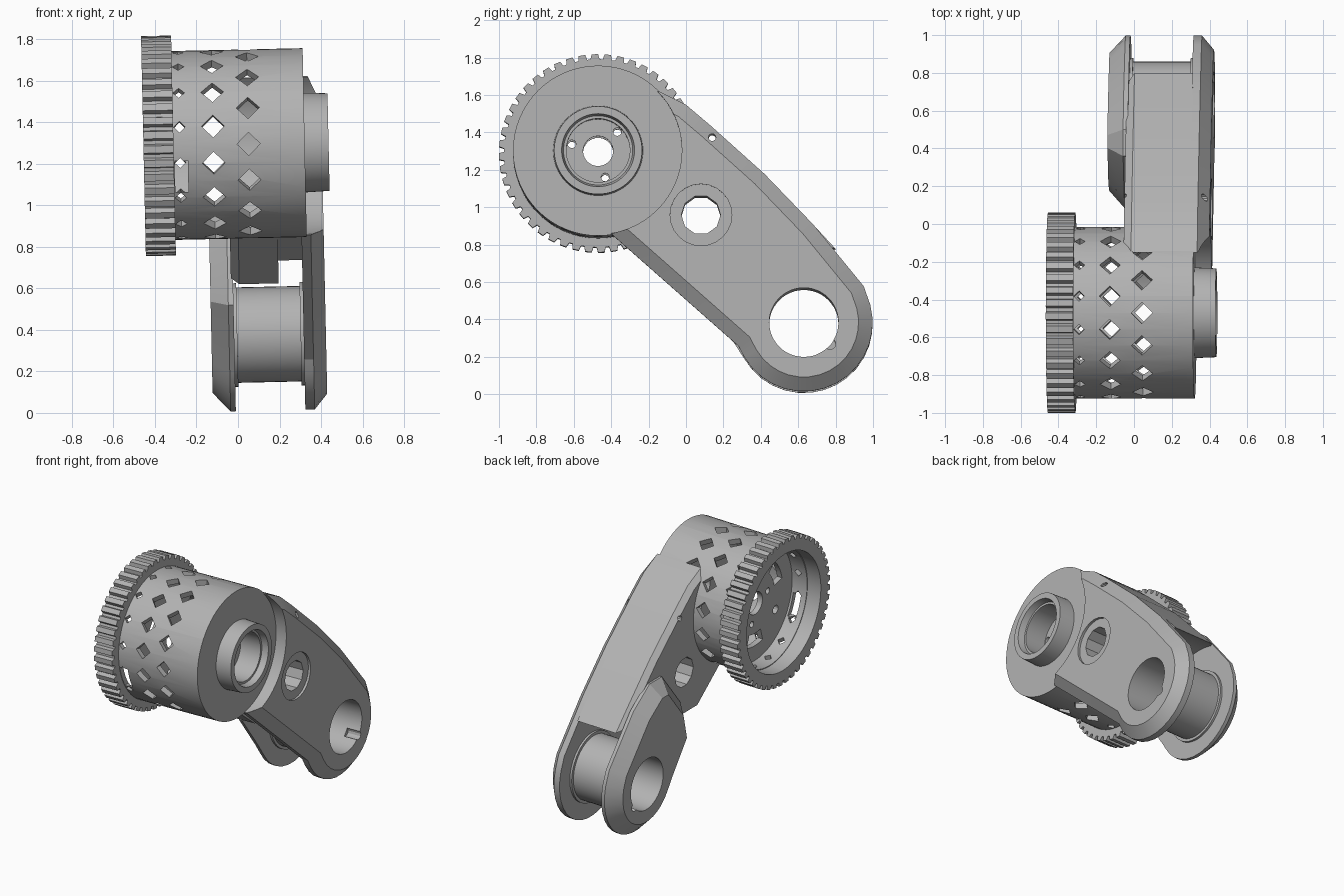
import bpy, bmesh
from math import sin, cos, pi, radians
from mathutils import Matrix, Vector

if "Cube" in bpy.data.objects:
    bpy.data.objects.remove(bpy.data.objects["Cube"])

grey = bpy.data.materials.new("machined_grey")
grey.use_nodes = True
grey.diffuse_color = (0.45, 0.45, 0.45, 1)
grey.node_tree.nodes["Principled BSDF"].inputs["Base Color"].default_value = (0.45, 0.45, 0.45, 1)

DRUM = (-0.47, 1.295)    # y, z of the drum axis
HINGE = (0.63, 0.375)    # y, z of the hinge axis
PORT = (0.08, 0.95)      # y, z of the hole through the arm
parts = []


def to_object(name, bm):
    bmesh.ops.recalc_face_normals(bm, faces=bm.faces)
    mesh = bpy.data.meshes.new(name)
    bm.to_mesh(mesh)
    bm.free()
    obj = bpy.data.objects.new(name, mesh)
    bpy.context.collection.objects.link(obj)
    return obj


def part(obj):
    obj.data.materials.append(grey)
    parts.append(obj)
    return obj


def circle(centre, r, n, start=0, end=2 * pi):
    full = end - start > 6.28
    steps = n if full else n - 1
    return [(centre[0] + r * cos(start + (end - start) * i / steps),
             centre[1] + r * sin(start + (end - start) * i / steps)) for i in range(n)]


def offset(pts, d):
    """Move a counter-clockwise outline inwards by d."""
    out = []
    for i, p in enumerate(pts):
        p = Vector(p)
        a = (p - Vector(pts[i - 1])).normalized()
        b = (Vector(pts[(i + 1) % len(pts)]) - p).normalized()
        n = Vector((-a.y - b.y, a.x + b.x)).normalized()
        out.append(p + n * d / max(0.4, n.dot(Vector((-a.y, a.x)))))
    return out


def prism(name, pts, sections):
    """Loft an outline in the y-z plane through (x, inset) sections."""
    bm = bmesh.new()
    rings = [[bm.verts.new((x, *q)) for q in offset(pts, d)] for x, d in sections]
    n = len(pts)
    for a, b in zip(rings, rings[1:]):
        for i in range(n):
            bm.faces.new((a[i], a[(i + 1) % n], b[(i + 1) % n], b[i]))
    bm.faces.new(rings[0])
    bm.faces.new(rings[-1])
    return to_object(name, bm)


def lathe(name, centre, section, segs):
    """Revolve a closed (x, radius) section about an axis along x."""
    bm = bmesh.new()
    rings = [[bm.verts.new((x, *q)) for q in circle(centre, r, segs)] for x, r in section]
    for a, b in zip(rings, rings[1:] + rings[:1]):
        for i in range(segs):
            j = (i + 1) % segs
            bm.faces.new((a[i], a[j], b[j], b[i]))
    return to_object(name, bm)


def rod(centre, r, x0=-1, x1=1, n=48):
    return prism("cutter", circle(centre, r, n), [(x0, 0), (x1, 0)])


def cut(obj, *cutters):
    for cutter in cutters:
        mod = obj.modifiers.new("cut", "BOOLEAN")
        mod.operation, mod.solver, mod.object = "DIFFERENCE", "EXACT", cutter
        bpy.context.view_layer.update()
        result = bpy.data.meshes.new_from_object(
            obj.evaluated_get(bpy.context.evaluated_depsgraph_get()))
        obj.modifiers.clear()
        obj.data = result
        bpy.data.objects.remove(cutter)


def polar(centre, r, deg):
    return centre[0] + r * cos(radians(deg)), centre[1] + r * sin(radians(deg))


# Hollow drum with end boss and inner web
drum = part(lathe("drum", DRUM, [
    (-0.34, 0.455), (0.33, 0.455), (0.33, 0.24), (0.445, 0.235), (0.445, 0.195),
    (0.40, 0.185), (0.40, 0.17), (0.24, 0.17), (0.24, 0.08), (0.20, 0.08),
    (0.20, 0.415), (-0.18, 0.415), (-0.18, 0.08), (-0.22, 0.08),
    (-0.22, 0.42), (-0.34, 0.42)], 64))

# Rows of diamond holes round the drum
bm = bmesh.new()
for x, size, shift in ((-0.272, 0.028, 0.5), (-0.11, 0.055, 0.5), (0.06, 0.056, 0)):
    for k in range(16):
        turn = Matrix.Rotation(-2 * pi * (k + shift) / 16, 4, "X")
        place = (Matrix.Translation((x, *DRUM)) @ turn @ Matrix.Translation((0, -0.45, 0))
                 @ Matrix.Rotation(pi / 2, 4, "X"))
        bmesh.ops.create_cone(bm, cap_ends=True, segments=4, radius1=size, radius2=size,
                              depth=0.16, matrix=place)
cut(drum, to_object("cutter", bm))

# Side window, web slots and bolt holes
window = [(-1.0, 1.07), (-0.8, 1.07), (-0.8, 1.22), (-1.0, 1.22)]
cut(drum, prism("cutter", window, [(-0.298, 0), (-0.235, 0)]))
for deg in (30, 150, 270):
    slot = (circle(DRUM, 0.31, 8, radians(deg - 17), radians(deg + 17))
            + circle(DRUM, 0.22, 8, radians(deg - 17), radians(deg + 17))[::-1])
    cut(drum, prism("cutter", slot, [(-0.3, 0), (-0.1, 0)]))
    cut(drum, rod(polar(DRUM, 0.27, deg + 60), 0.03, -0.3, -0.1, 12),
        rod(polar(DRUM, 0.145, deg + 15), 0.022, -0.3, 0.3, 12))

# Toothed ring on the open end
outline = []
for k in range(48):
    for frac, r in ((0, 0.53), (0.5, 0.53), (0.62, 0.503), (0.88, 0.503)):
        outline.append(polar(DRUM, r, 7.5 * (k + frac)))
gear = part(prism("toothed_ring", outline, [(-0.447, 0), (-0.302, 0)]))
cut(gear, rod(DRUM, 0.425, n=64))

# Outer cheek of the arm, chamfered along its outer edge
arm = [(-0.4, 0.85), (0.28, 0.25)] + circle(HINGE, 0.368, 16, radians(210), radians(375)) + [
    (0.95, 0.57), (0.68, 0.9), (0.42, 1.17), (0.13, 1.43), (0.0, 1.54), (-0.15, 1.615)]
cheek = part(prism("outer_cheek", arm, [(0.305, 0), (0.35, 0), (0.412, 0.075)]))
cut(cheek, rod(DRUM, 0.448, n=64), rod(HINGE, 0.185), rod(PORT, 0.105, n=10),
    rod(PORT, 0.165, 0.395, 1, 24), rod((0.77, 0.26), 0.03, n=12),
    rod((0.14, 1.365), 0.02, n=10))

# Middle of the arm, open below and cleared round the hinge
for name, x0, x1, low in (("arm_body_inner", -0.04, 0.19, 0.62), ("arm_body_outer", 0.19, 0.31, 0.73)):
    body_outline = [(-0.4, 0.87), (0.53 - low, low), (0.72, low), (0.8, 0.77), (0.68, 0.9),
                    (0.42, 1.17), (0.13, 1.43), (0.0, 1.54), (-0.15, 1.615)]
    chamfer = 0.03 if x0 < 0 else 0
    body = part(prism(name, body_outline, [(x0, chamfer), (x0 + 0.04, 0), (x1, 0)]))
    cut(body, rod(DRUM, 0.448, n=64), rod(HINGE, 0.43), rod(PORT, 0.105, n=10),
        rod((0.14, 1.365), 0.02, n=10))

# Inner cheek, a chamfered lobe round the hinge
lobe = [(0.08, 0.52), (0.26, 0.27)] + circle(HINGE, 0.368, 16, radians(210), radians(375)) + [
    (0.95, 0.57), (0.68, 0.9), (0.5, 1.03), (0.36, 1.03), (0.14, 0.76)]
inner = part(prism("inner_cheek", lobe, [(-0.14, 0.09), (-0.055, 0), (-0.03, 0)]))
cut(inner, rod(HINGE, 0.185), rod((0.77, 0.26), 0.03, n=12))

# Hinge sleeve with a collar at each cheek
part(lathe("hinge_sleeve", HINGE, [
    (-0.035, 0.25), (-0.015, 0.25), (-0.015, 0.23), (0.29, 0.23), (0.29, 0.25),
    (0.31, 0.25), (0.31, 0.185), (-0.035, 0.185)], 48))

# Slight lean of the whole assembly, then shading
lean = (Matrix.Translation((0, 0, 0.9)) @ Matrix.Rotation(-0.022, 4, "Y")
        @ Matrix.Translation((0, 0, -0.9)))
for obj in parts:
    obj.data.transform(lean)
    bpy.ops.object.select_all(action="DESELECT")
    obj.select_set(True)
    bpy.context.view_layer.objects.active = obj
    bpy.ops.object.shade_smooth_by_angle(angle=radians(20))
